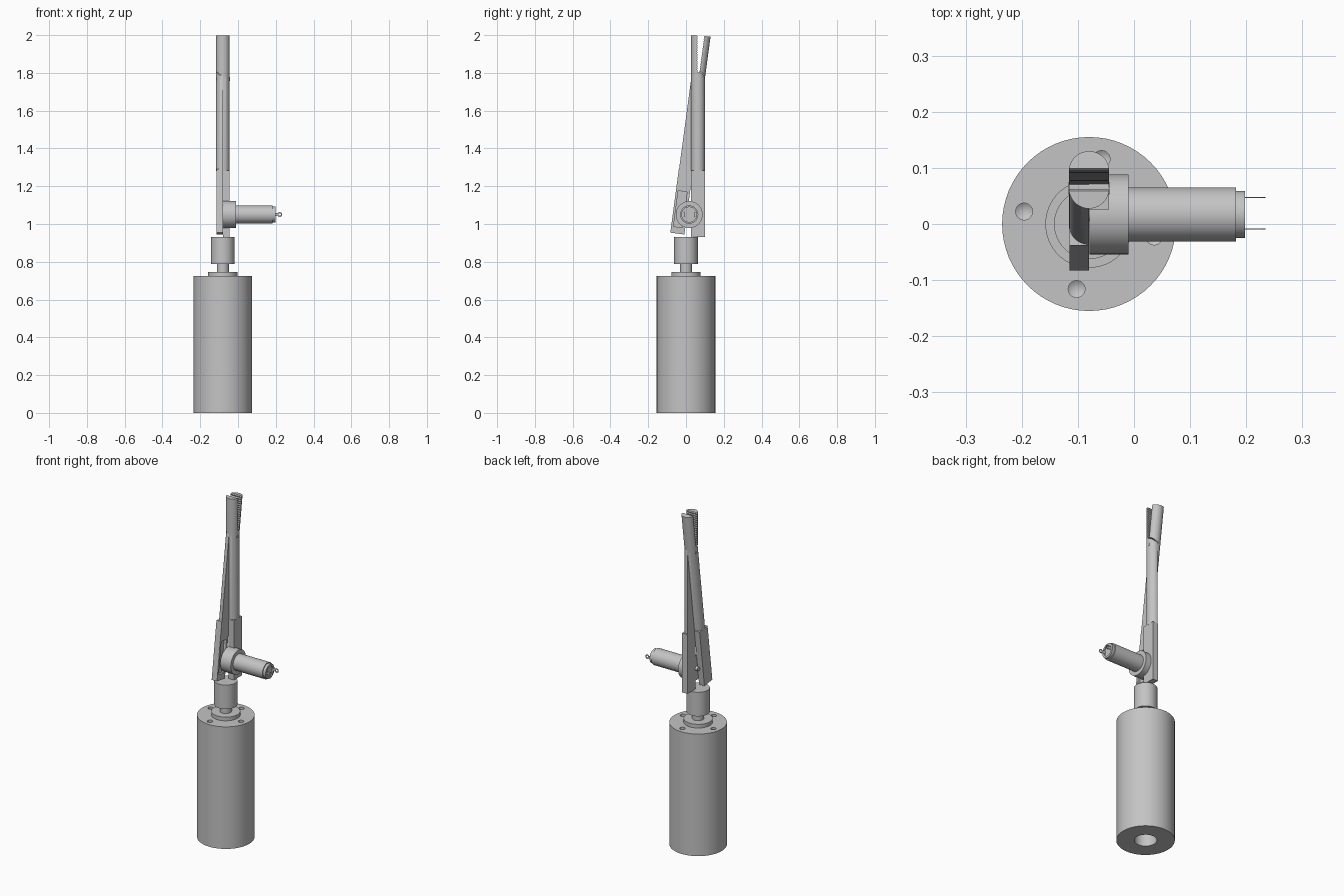
import bpy, bmesh
from math import pi, cos, sin
from mathutils import Matrix, Vector

if "Cube" in bpy.data.objects:
    bpy.data.objects.remove(bpy.data.objects["Cube"])

GREY = (0.55, 0.55, 0.55, 1)
metal = bpy.data.materials.new("plain grey")
metal.use_nodes = True
metal.diffuse_color = GREY
metal.node_tree.nodes["Principled BSDF"].inputs["Base Color"].default_value = GREY

AX = -0.08                          # main axis in x
PIVOT = Vector((AX, 0.0635, 1.767))  # scissor pivot
MOTOR = Vector((0, 0.017, 1.05))    # side motor axis
R = 0.036                           # blade rod radius


def finish(name, bm):
    bmesh.ops.recalc_face_normals(bm, faces=bm.faces)
    mesh = bpy.data.meshes.new(name)
    bm.to_mesh(mesh)
    bm.free()
    ob = bpy.data.objects.new(name, mesh)
    bpy.context.collection.objects.link(ob)
    mesh.materials.append(metal)
    return ob


def lathe(name, profile, matrix, steps=64):
    """Spin (radius, height) points about local z."""
    bm = bmesh.new()
    vs = [bm.verts.new((r, 0, h)) for r, h in profile]
    edges = [bm.edges.new(p) for p in zip(vs, vs[1:])]
    bmesh.ops.spin(bm, geom=vs + edges, axis=(0, 0, 1), cent=(0, 0, 0),
                   angle=2 * pi, steps=steps)
    bmesh.ops.remove_doubles(bm, verts=bm.verts, dist=1e-5)
    bm.transform(matrix)
    return finish(name, bm)


def extrude(name, outline, a, b):
    """Extrude a (y, z) outline along x from a to b."""
    bm = bmesh.new()
    face = bm.faces.new([bm.verts.new((a, y, z)) for y, z in outline])
    new = bmesh.ops.extrude_face_region(bm, geom=[face])["geom"]
    bmesh.ops.translate(bm, vec=(b - a, 0, 0),
                        verts=[v for v in new if isinstance(v, bmesh.types.BMVert)])
    return finish(name, bm)


def rect(y0, y1, z0, z1):
    return [(y0, z0), (y1, z0), (y1, z1), (y0, z1)]


def arc(r, a, b, n=24):
    return [(r * cos(a + (b - a) * i / n), r * sin(a + (b - a) * i / n))
            for i in range(n + 1)]


def boolean(ob, cutter, operation="DIFFERENCE"):
    mod = ob.modifiers.new("cut", "BOOLEAN")
    mod.object, mod.operation, mod.solver = cutter, operation, "EXACT"
    bpy.context.view_layer.objects.active = ob
    bpy.ops.object.modifier_apply(modifier=mod.name)
    bpy.data.objects.remove(cutter)


# Main motor with a blind bore below and four screw holes on top
UP = Matrix.Translation((AX, 0, 0))
body = lathe("main_motor_body", [(0, 0.12), (0.06, 0.12), (0.06, 0), (0.155, 0),
                                 (0.155, 0.725), (0, 0.725)], UP)
for k in range(4):
    a = k * pi / 2 - 0.19
    spot = Matrix.Translation((AX + 0.118 * cos(a), 0.118 * sin(a), 0.725))
    boolean(body, lathe("hole_cutter", [(0, -0.025), (0.015, -0.015),
                                        (0.015, 0.01), (0, 0.01)], spot, 24))
lathe("main_motor_collar", [(0, 0.72), (0.078, 0.72), (0.078, 0.747), (0, 0.747)], UP)
lathe("main_shaft", [(0, 0.74), (0.032, 0.74), (0.032, 0.8), (0, 0.8)], UP)
lathe("shaft_coupling", [(0, 0.787), (0.0625, 0.787), (0.0625, 0.93), (0, 0.93)], UP)


# Two crossing blades: flat handle, half-round rod, toothed jaw
def blade(label, s, tilt, length):
    def round_bar(name, z0, z1):
        return lathe(name, [(0, z0), (R, z0), (R, z1), (0, z1)], Matrix(), 48)

    handle = extrude(label + "_handle", rect(-0.0375, 0.0375, -length, -0.485), 0, s * 0.035)
    if s < 0:  # recess for the drive of the side motor
        boolean(handle, extrude("recess_cutter", rect(-0.025, 0.022, -0.79, -0.6),
                                -0.015, 0.01))

    rod = round_bar(label + "_rod", -0.49, 0.1)
    stadium = [(-R, -0.6), (R, -0.6)] + arc(R, 0, pi)
    boolean(rod, extrude("rod_cutter", stadium, 0, s * 0.05), "INTERSECT")

    jaw = round_bar(label + "_jaw", -0.02, 0.231)
    teeth = [(-s * (0.005 if i % 2 else 0.002), 0.045 + 0.006 * i) for i in range(33)]
    outline = [(-s * 0.05, 0.0), (-s * 0.003, 0.0)] + teeth + [(-s * 0.05, 0.25)]
    boolean(jaw, extrude("jaw_cutter", outline, -0.05, 0.05), "INTERSECT")
    boolean(jaw, extrude("knuckle_cutter", arc(0.041, 0, 2 * pi - 0.15), 0, -s * 0.05))

    for ob in (handle, rod, jaw):
        ob.location = PIVOT
        ob.rotation_euler.x = -tilt


blade("fixed_blade", 1, 0, 0.837)
blade("moving_blade", -1, 0.133, 0.825)

# Pivot pin through both blades
SIDE = Matrix.Rotation(pi / 2, 4, "Y")
lathe("pivot_pin", [(0, -0.0365), (0.011, -0.0365), (0.011, 0.0365), (0, 0.0365)],
      Matrix.Translation(PIVOT) @ SIDE, 24)

# Side motor: flange, can, end cap and drive shaft
ALONG = Matrix.Translation(MOTOR) @ SIDE
lathe("side_motor_flange", [(0, -0.079), (0.071, -0.079), (0.071, -0.01), (0, -0.01)], ALONG)
lathe("side_motor_can", [(0, -0.02), (0.048, -0.02), (0.048, 0.182), (0, 0.182)], ALONG)
lathe("side_motor_cap", [(0, 0.175), (0.042, 0.175), (0.042, 0.198), (0.03, 0.198),
                         (0.03, 0.192), (0, 0.192)], ALONG)
lathe("side_motor_shaft", [(0, -0.095), (0.012, -0.095), (0.012, -0.07), (0, -0.07)], ALONG, 24)

# Terminals: thin tabs ending in an eyelet
for label, dy in (("left", 0.03), ("right", -0.026)):
    y = MOTOR.y + dy
    extrude(label + "_terminal_tab", rect(y - 0.001, y + 0.001, 1.042, 1.058), 0.185, 0.213)
    place = Matrix.Translation((0.221, y, MOTOR.z)) @ Matrix.Rotation(pi / 2, 4, "X")
    lathe(label + "_terminal_eyelet", [(0.006, -0.001), (0.013, -0.001), (0.013, 0.001),
                                       (0.006, 0.001), (0.006, -0.001)], place, 24)

# Smooth round surfaces, keep hard edges
for ob in list(bpy.context.collection.objects):
    if ob.type == "MESH" and metal.name in ob.data.materials:
        bpy.ops.object.select_all(action="DESELECT")
        ob.select_set(True)
        bpy.context.view_layer.objects.active = ob
        bpy.ops.object.shade_smooth_by_angle(angle=0.5)
